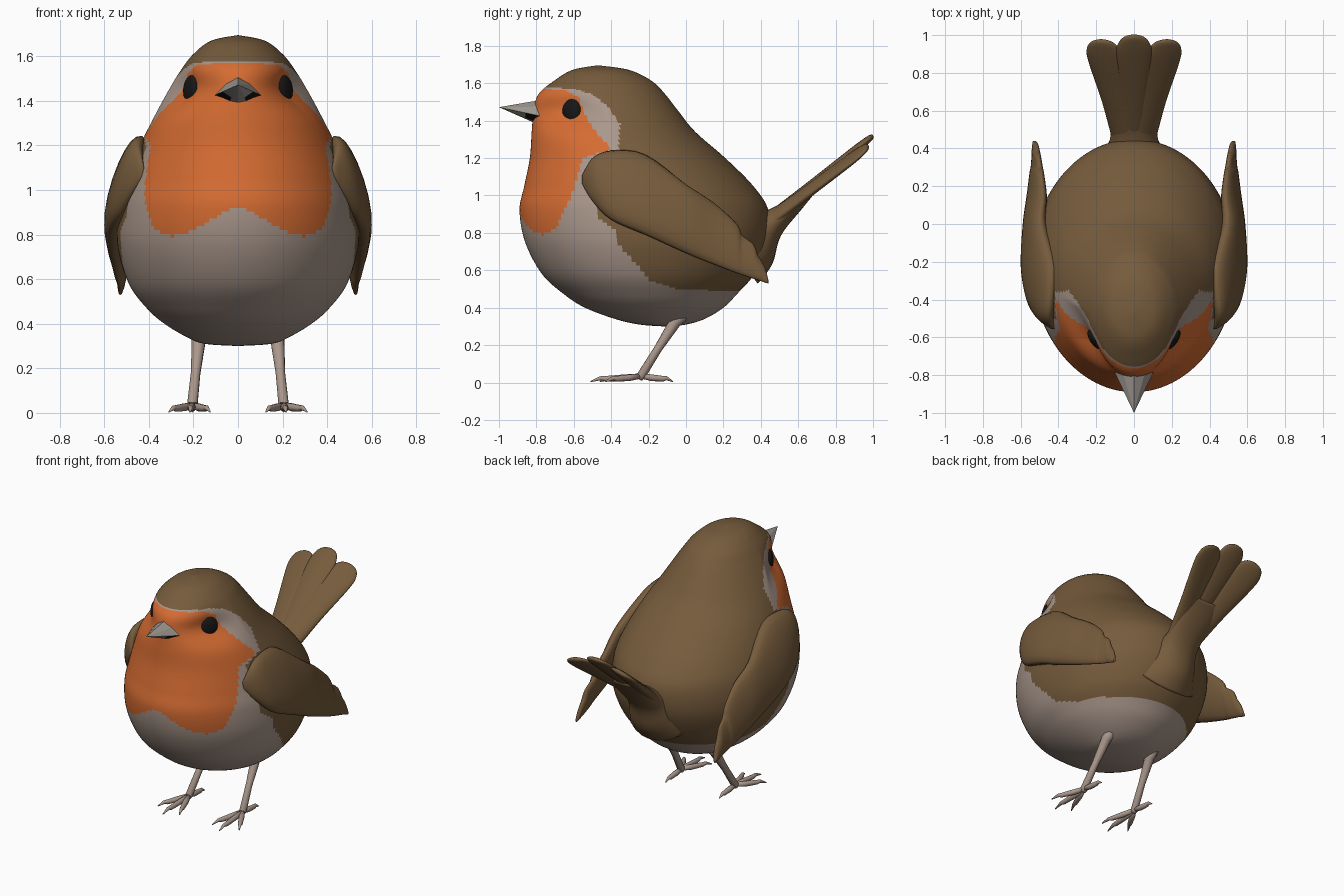
import bpy, bmesh, math
from mathutils import Vector
from mathutils.bvhtree import BVHTree

if "Cube" in bpy.data.objects:
    bpy.data.objects.remove(bpy.data.objects["Cube"], do_unlink=True)


def material(name, rgb):
    m = bpy.data.materials.new(name)
    m.use_nodes = True
    m.diffuse_color = (*rgb, 1)
    bsdf = m.node_tree.nodes["Principled BSDF"]
    bsdf.inputs["Base Color"].default_value = (*rgb, 1)
    bsdf.inputs["Roughness"].default_value = 0.8
    return m


BROWN = material("brown plumage", (0.18, 0.105, 0.045))
ORANGE = material("orange breast", (0.67, 0.15, 0.032))
PALE = material("pale plumage", (0.40, 0.31, 0.26))
BLACK = material("black", (0.008, 0.008, 0.008))
HORN = material("beak grey", (0.34, 0.31, 0.28))


def spline(rows, steps):
    """Smooth rows of values with a Catmull-Rom curve."""
    out = []
    for i in range(len(rows) - 1):
        a, b, c, d = (rows[max(0, min(len(rows) - 1, k))] for k in range(i - 1, i + 3))
        for j in range(steps):
            t = j / steps
            out.append([0.5 * (2 * q + (r - p) * t + (2 * p - 5 * q + 4 * r - s) * t * t
                               + (3 * q - p - 3 * r + s) * t ** 3)
                        for p, q, r, s in zip(a, b, c, d)])
    out.append(list(rows[-1]))
    return out


def interp(table, x):
    """Piecewise linear lookup."""
    if x <= table[0][0]:
        return table[0][1]
    for (x0, y0), (x1, y1) in zip(table, table[1:]):
        if x <= x1:
            return y0 + (y1 - y0) * (x - x0) / (x1 - x0)
    return table[-1][1]


def ellipse(center, u, v, n=16):
    return [center + u * math.cos(2 * math.pi * k / n) + v * math.sin(2 * math.pi * k / n)
            for k in range(n)]


def loft(name, rings, mats, rule=None, smooth=True):
    """Skin a list of equal rings, cap the ends and colour faces by a rule."""
    bm = bmesh.new()
    loops = [[bm.verts.new(p) for p in ring] for ring in rings]
    for a, b in zip(loops, loops[1:]):
        for k in range(len(a)):
            m = (k + 1) % len(a)
            bm.faces.new((a[k], a[m], b[m], b[k]))
    bm.faces.new(loops[0])
    bm.faces.new(loops[-1])
    bmesh.ops.remove_doubles(bm, verts=bm.verts, dist=0.0004)
    bmesh.ops.recalc_face_normals(bm, faces=bm.faces)
    for f in bm.faces:
        f.smooth = smooth
        if rule:
            f.material_index = rule(f.calc_center_median())
    mesh = bpy.data.meshes.new(name)
    bm.to_mesh(mesh)
    bm.free()
    for m in mats:
        mesh.materials.append(m)
    obj = bpy.data.objects.new(name, mesh)
    bpy.context.collection.objects.link(obj)
    return obj


def tube(name, path, mat):
    """Round tapered tube through (point, radius) pairs."""
    pts = [Vector(p) for p, r in path]
    rings = []
    for i, (p, r) in enumerate(path):
        d = (pts[min(i + 1, len(pts) - 1)] - pts[max(i - 1, 0)]).normalized()
        u = d.orthogonal().normalized()
        rings.append(ellipse(pts[i], u * r, d.cross(u) * r, 10))
    return loft(name, rings, [mat])


# Body: height, front y, back y, half width
body_rows = [
    (.30, -.12, -.10, 0), (.31, -.25, .0, .15), (.34, -.38, .10, .23),
    (.40, -.54, .20, .33), (.47, -.65, .27, .41), (.58, -.77, .365, .49),
    (.75, -.86, .44, .54), (.92, -.89, .44, .535), (1.05, -.865, .36, .50),
    (1.2, -.835, .21, .44), (1.34, -.825, .05, .37), (1.45, -.815, -.04, .31),
    (1.54, -.79, -.11, .255), (1.61, -.71, -.18, .20), (1.67, -.61, -.30, .12),
    (1.695, -.48, -.46, 0)]

# Plumage limits: rear y of the bib and of the pale area by height, bib hem by x
bib_rear = [(.78, -.72), (.88, -.67), (.98, -.62), (1.1, -.58), (1.2, -.55), (1.24, -.41),
            (1.27, -.42), (1.36, -.5), (1.45, -.55), (1.52, -.57), (1.56, -.64), (1.59, -1)]
bib_hem = [(0, .92), (.06, .91), (.14, .85), (.22, .81), (.3, .79), (.38, .82), (.43, .95)]
pale_rear = [(.47, 1), (.49, .2), (.5, -.05), (.55, -.2), (.65, -.28), (.72, -.35),
             (.82, -.38), (.88, -.47), (1.2, -.5), (1.25, -.36), (1.38, -.35),
             (1.48, -.42), (1.54, -.5), (1.57, -.6), (1.59, -1)]


def plumage(p):
    if p.y < interp(bib_rear, p.z) and p.z > interp(bib_hem, abs(p.x)):
        return 1
    return 2 if p.y < interp(pale_rear, p.z) else 0


def body_ring(row, n=180):
    z, front, back, half = row
    ring = ellipse(Vector((0, (front + back) / 2, z)), Vector((half, 0, 0)),
                   Vector((0, (back - front) / 2, 0)), n)
    # Eye hollows narrow the face in front
    dent = 0.25 * math.exp(-((z - 1.45) / 0.09) ** 2)
    for k, p in enumerate(ring):
        p.x *= 1 - dent * min(1, max(0, -2 * math.sin(2 * math.pi * k / n)))
    return ring


body = loft("body", [body_ring(r) for r in spline(body_rows, 10)],
            [BROWN, ORANGE, PALE], plumage)
bm = bmesh.new()
bm.from_mesh(body.data)
surface = BVHTree.FromBMesh(bm)
bm.free()

# Beak: ridged cone with dark gape on the lower sides
base = [(0, 1.51), (.06, 1.475), (.105, 1.425), (.045, 1.385), (0, 1.375),
        (-.045, 1.385), (-.105, 1.425), (-.06, 1.475)]


def beak_ring(t):
    return [Vector((x * (1 - t), -.78 - .22 * t, z + (1.472 - z) * t)) for x, z in base]


loft("beak", [beak_ring(t) for t in (0, .35, .7, .99)], [HORN, BLACK],
     lambda p: int(abs(p.x) > .035 and p.z < 1.43 and p.y > -.9), smooth=False)

# Wing stations: y, lower z, upper z, lower x, upper x, half thickness
wing_rows = [
    (-.555, 1.06, 1.11, .43, .43, .01), (-.5, .97, 1.2, .49, .45, .04),
    (-.4, .87, 1.24, .545, .44, .06), (-.22, .79, 1.22, .575, .43, .07),
    (0, .69, 1.06, .56, .49, .055), (.15, .63, .96, .55, .48, .042),
    (.27, .585, .85, .54, .49, .03), (.30, .575, .79, .535, .495, .026),
    (.36, .555, .74, .53, .505, .022), (.385, .548, .68, .53, .51, .02),
    (.42, .535, .62, .53, .515, .015), (.44, .53, .55, .53, .525, .008)]

# Toe ends: x, y relative to the ankle
toes = [(-.08, -.22), (.01, -.27), (.105, -.19), (.0, .17)]

for s, side in ((1, "left"), (-1, "right")):
    rings = []
    for y, z0, z1, x0, x1, thick in spline(wing_rows, 4):
        low, high = Vector((s * x0, y, z0)), Vector((s * x1, y, z1))
        chord = (high - low) / 2
        across = Vector((chord.z, 0, -chord.x)).normalized() * thick
        rings.append(ellipse((low + high) / 2, chord, across, 20))
    loft(side + "_wing", rings, [BROWN])

    # Eye set on the face surface
    hit, normal, _, _ = surface.ray_cast(Vector((s, -.612, 1.452)), Vector((-s, 0, 0)))
    normal = Vector((s * .82, -.57, .08)).normalized()
    bpy.ops.mesh.primitive_uv_sphere_add(segments=24, ring_count=14, radius=.064, location=hit)
    eye = bpy.context.object
    eye.name = side + "_eye"
    eye.rotation_euler = normal.to_track_quat("Z", "Y").to_euler()
    eye.scale = (.9, 1, .4)
    eye.data.materials.append(BLACK)
    bpy.ops.object.shade_smooth()

    # Leg and toes
    ankle = Vector((s * .205, -.24, .035))
    tube(side + "_leg", [((s * .17, -.0, .40), .05), ((s * .177, -.06, .32), .032),
                         ((s * .19, -.15, .18), .022), (ankle, .024),
                         (ankle - Vector((0, .01, .02)), .014)], PALE)
    for i, (dx, dy) in enumerate(toes):
        end = Vector((s * dx, dy, 0))
        tube(f"{side}_toe_{i + 1}",
             [(ankle, .014), (ankle + end * .35 + Vector((0, 0, -.01)), .018),
              (ankle + end * .7 + Vector((0, 0, -.015)), .015),
              (ankle + end * .8 + Vector((0, 0, -.012)), .011),
              (ankle + end + Vector((0, 0, -.03)), .003)], PALE)

# Rump blending into the tail: y, z, half width, half depth
rump_rows = [(.24, .72, .26, .24), (.36, .77, .17, .17), (.46, .85, .125, .08),
             (.6, .965, .13, .04), (.7, 1.05, .11, .015)]
tilt = Vector((0, -.6, .8))
loft("rump", [ellipse(Vector((0, y, z)), Vector((w, 0, 0)), tilt * h, 24)
              for y, z, w, h in spline(rump_rows, 5)], [BROWN])

# Tail feathers: fraction along, half width, half thickness
feather_rows = [(0, .07, .04), (.4, .075, .03), (.8, .095, .024), (.92, .085, .02),
                (.98, .055, .015), (1, .015, .006)]
for name, x, end_y, end_z in (("middle", 0, 1.0, 1.32), ("left", .175, .975, 1.265),
                              ("right", -.175, .975, 1.265)):
    start, end = Vector((x * .22, .42, .845)), Vector((x, end_y, end_z))
    loft(name + "_tail_feather",
         [ellipse(start.lerp(end, t), Vector((w, 0, -.25 * w * (x > 0) + .25 * w * (x < 0))),
                  tilt * h, 20) for t, w, h in spline(feather_rows, 4)], [BROWN])
